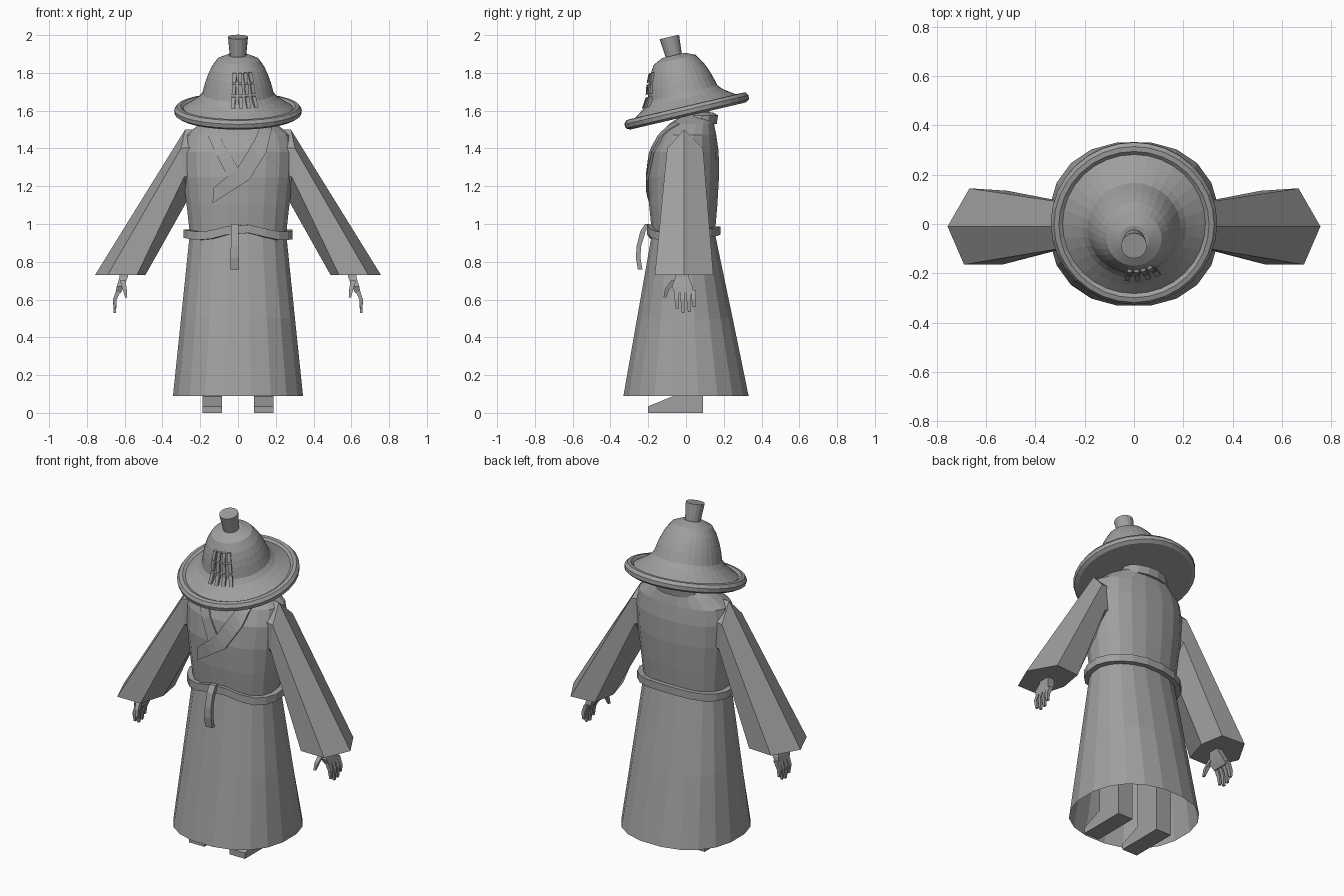
import bpy, bmesh, math
from mathutils import Vector, Matrix
from mathutils.bvhtree import BVHTree

if "Cube" in bpy.data.objects:
    bpy.data.objects.remove(bpy.data.objects["Cube"])

grey = bpy.data.materials.new("plain grey")
grey.diffuse_color = (0.35, 0.35, 0.35, 1)
grey.use_nodes = True
grey.node_tree.nodes["Principled BSDF"].inputs["Base Color"].default_value = grey.diffuse_color


def make(name, verts, faces):
    me = bpy.data.meshes.new(name)
    me.from_pydata([tuple(v) for v in verts], [], faces)
    bm = bmesh.new()
    bm.from_mesh(me)
    bmesh.ops.recalc_face_normals(bm, faces=bm.faces)
    bm.to_mesh(me)
    bm.free()
    me.materials.append(grey)
    ob = bpy.data.objects.new(name, me)
    bpy.context.collection.objects.link(ob)
    return ob


def loft(name, rings, cap_start=True, cap_end=True):
    """Skin a list of closed rings that share one point count."""
    n = len(rings[0])
    verts = [v for r in rings for v in r]
    faces = [(k * n + i, k * n + (i + 1) % n, (k + 1) * n + (i + 1) % n, (k + 1) * n + i)
             for k in range(len(rings) - 1) for i in range(n)]
    if cap_start:
        faces.append(tuple(range(n)))
    if cap_end:
        faces.append(tuple(range(len(verts) - n, len(verts))))
    return make(name, verts, faces)


def oval(z, rx, front, back, n=20, power=0.88):
    """Slightly boxy oval from its half width and front and back limits."""
    cy, ry = (front + back) / 2, (back - front) / 2
    pts = []
    for i in range(n):
        a = 2 * math.pi * (i + 0.5) / n
        c, s = math.cos(a), math.sin(a)
        pts.append(Vector((rx * math.copysign(abs(c) ** power, c),
                           cy + ry * math.copysign(abs(s) ** power, s), z)))
    return pts


def tube(name, path, sizes):
    """Square rod along a mostly vertical path, sizes are (x, y) half widths."""
    return loft(name, [[Vector(p) + Vector((sx * a, sy * b, 0))
                        for a, b in ((-1, -1), (1, -1), (1, 1), (-1, 1))]
                       for p, (sx, sy) in zip(path, sizes)])


# Robe, open at the hem
levels = [(0.09, .348, -.335, .335), (0.5, .305, -.262, .25), (0.95, .258, -.182, .155),
          (1.1, .275, -.197, .168), (1.25, .293, -.202, .177), (1.38, .300, -.185, .175),
          (1.47, .282, -.145, .162), (1.53, .205, -.09, .15), (1.57, .125, -.03, .145),
          (1.6, .08, .01, .12)]
robe = loft("robe", [oval(*l) for l in levels], cap_start=False)
surface = BVHTree.FromPolygons([v.co for v in robe.data.vertices],
                               [tuple(p.vertices) for p in robe.data.polygons])


def lapel(name, outer, inner, lift):
    """Strip between two front outlines, laid on the robe."""
    cols = []
    for k in range(len(outer) - 1):
        for t in (0, .25, .5, .75):
            cols.append([Vector(e[k]).lerp(Vector(e[k + 1]), t) for e in (outer, inner)])
    cols.append([Vector(outer[-1]), Vector(inner[-1])])
    rings = []
    for a, b in cols:
        pts = []
        for p in (a, b):
            hit = surface.ray_cast(Vector((p.x, -1, p.y)), Vector((0, 1, 0)))[0]
            pts.append(hit or Vector((p.x, 0, p.y)))
        off = Vector((0, lift, 0))
        deep = Vector((0, 0.015, 0))
        rings.append([pts[0] - off, pts[1] - off, pts[1] + deep, pts[0] + deep])
    loft(name, rings)


# Crossed collar
lapel("under_lapel", [(-.185, 1.53), (-.13, 1.40), (-.05, 1.24)],
      [(-.13, 1.54), (-.08, 1.43), (.005, 1.29)], 0.008)
lapel("over_lapel", [(.185, 1.53), (.15, 1.38), (.06, 1.235), (-.135, 1.11)],
      [(.13, 1.54), (.085, 1.44), (0, 1.30), (-.13, 1.19)], 0.014)
loft("back_collar", [[Vector((r * math.cos(a), y0 + 0.6 * r * math.sin(a), z))
                      for a in [2 * math.pi * i / 14 for i in range(14)]]
                     for z, r, y0 in ((1.53, .15, .075), (1.575, .145, .085), (1.59, .11, .08))])

# Belt with a wavy outline and rectangular section
belt = []
for a, b in zip(oval(0, .293, -.208, .185), oval(0, .235, -.16, .135)):
    z = 0.957 + (0.02 * math.cos((a.x - 0.02) * 14) if a.y < 0 else 0.01 * math.cos(a.x * 9))
    belt.append([Vector((p.x, p.y, z + h)) for p, h in ((a, -.022), (a, .022), (b, .022), (b, -.022))])
loft("belt", belt + [belt[0]], False, False)
tube("belt_tie", [(-.018, -.205, 1.0), (-.018, -.228, .96), (-.018, -.25, .88),
                  (-.018, -.253, .82), (-.018, -.243, .76)],
     [(.02, .012), (.02, .014), (.02, .012), (.023, .012), (.023, .012)])

# Sleeves, hands, legs and shoes on both sides
for side, s in (("left", 1), ("right", -1)):
    shoulder = [(.28, -.01, 1.50), (.302, -.10, 1.40), (.285, -.10, 1.25),
                (.265, -.01, 1.13), (.28, .09, 1.25), (.302, .09, 1.40)]
    cuff = [(.757, -.01, .73), (.69, -.165, .73), (.535, -.165, .73),
            (.49, -.01, .73), (.515, .135, .73), (.668, .145, .73)]
    root = [(.10, -.01, 1.5), (.10, -.08, 1.42), (.10, -.08, 1.3),
            (.10, -.01, 1.2), (.10, .07, 1.3), (.10, .07, 1.42)]
    flip = lambda pts: [Vector((s * x, y, z)) for x, y, z in pts]
    loft(side + "_sleeve", [flip(root), flip(shoulder), flip(cuff)])

    tube(side + "_hand", flip([(.60, -.02, .77), (.605, -.02, .72), (.622, -.02, .67), (.635, -.01, .635)]),
         [(.022, .03), (.022, .035), (.02, .055), (.014, .05)])
    for i, (y, low) in enumerate(((-.05, .55), (-.018, .53), (.014, .535), (.04, .56))):
        tube(f"{side}_finger_{i + 1}", flip([(.632, y, .65), (.652, y, .60), (.652, y + .003, low)]),
             [(.012, .013), (.010, .011), (.006, .007)])
    tube(side + "_thumb", flip([(.61, -.06, .70), (.60, -.10, .655), (.592, -.112, .61)]),
         [(.014, .018), (.011, .012), (.006, .007)])

    # Wedge-toed shoe with the leg above it
    profile = [(.09, 0), (-.2, 0), (-.2, .035), (-.07, .088), (-.07, .8), (.09, .8)]
    loft(side + "_leg_and_shoe", [[Vector((s * x, y, z)) for y, z in profile] for x in (.085, .187)])

# Hat, leaning forward
tilt = Matrix.Translation((0, .005, 1.593)) @ Matrix.Rotation(math.radians(13.2), 4, 'X')


def lathe(name, prof, n=32):
    loft(name, [[tilt @ Vector((r * math.cos(2 * math.pi * i / n), r * math.sin(2 * math.pi * i / n), z))
                 for i in range(n)] for r, z in prof])


hat = [(.315, -.022), (.335, -.010), (.338, .012), (.325, .03), (.305, .032), (.29, .022), (.25, .048),
       (.212, .075), (.19, .10), (.174, .16), (.160, .20), (.142, .24), (.112, .285), (.06, .308)]
lathe("hat", hat)
lathe("hat_knob", [(.043, .30), (.053, .408)], 16)


def hat_radius(z):
    for (r0, z0), (r1, z1) in zip(hat[5:], hat[6:]):
        if z0 <= z <= z1:
            return r0 + (r1 - r0) * (z - z0) / (z1 - z0)


# Three rows of small slats on the front of the hat
for row, (low, high) in enumerate(((.072, .125), (.138, .19), (.198, .245))):
    for col in range(4):
        a = math.radians(-97 + col * 11)
        u, t = Vector((math.cos(a), math.sin(a), 0)), Vector((-math.sin(a), math.cos(a), 0))
        rings = []
        for z in (low, high):
            r = hat_radius(z)
            rings.append([tilt @ (u * (r + d) + t * w + Vector((0, 0, z)))
                          for d, w in ((-.015, -.010), (.012, -.010), (.012, .010), (-.015, .010))])
        loft(f"hat_slat_{row + 1}_{col + 1}", rings)
